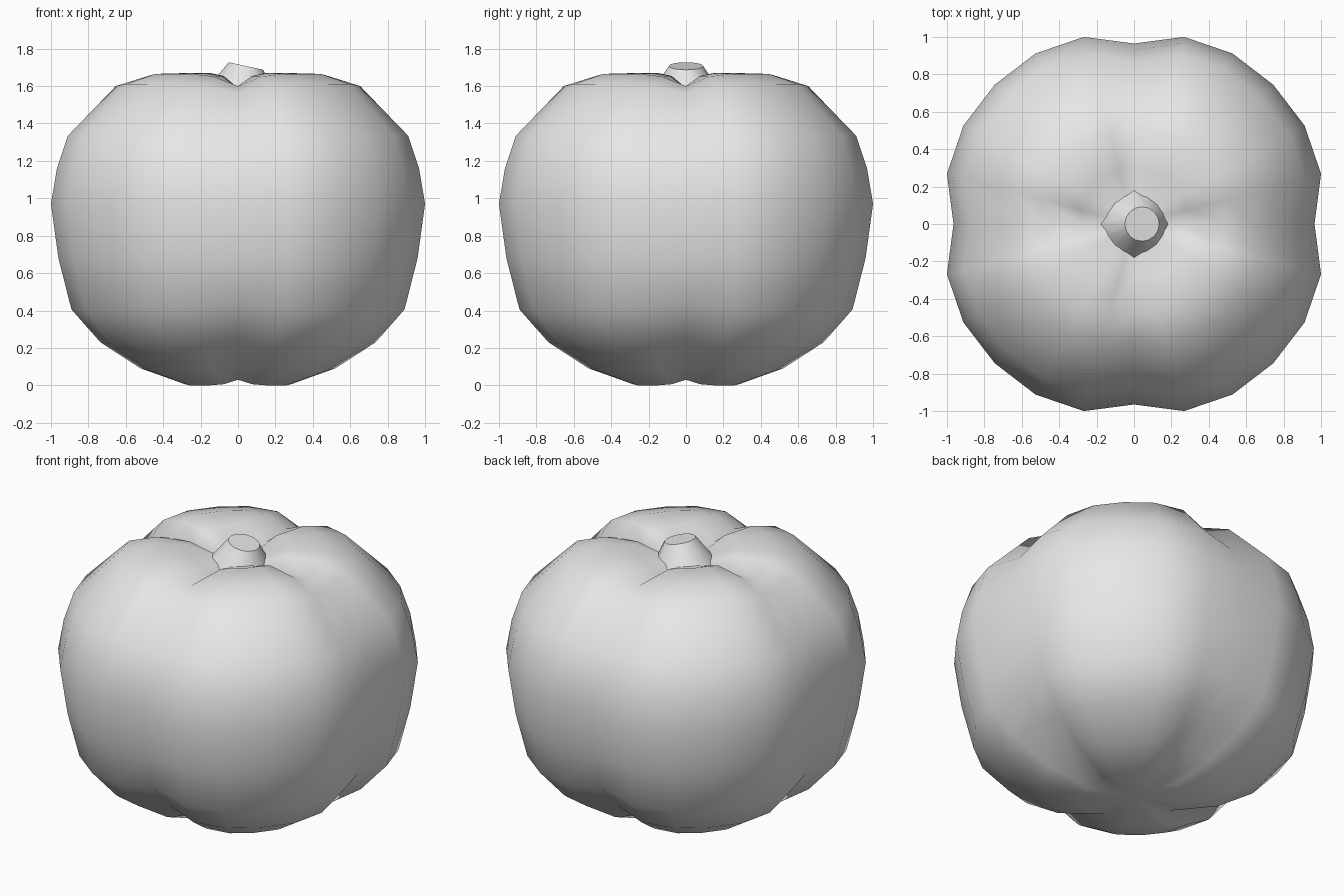
import bpy, bmesh, math

cube = bpy.data.objects.get("Cube")
if cube:
    bpy.data.objects.remove(cube, do_unlink=True)

grey = bpy.data.materials.new("light_grey")
grey.use_nodes = True
grey.diffuse_color = (0.8, 0.8, 0.8, 1)
grey.node_tree.nodes["Principled BSDF"].inputs["Base Color"].default_value = (0.8, 0.8, 0.8, 1)

SEGMENTS = 24
# Lobe profile, bottom to top: radius, height, crease inset, crease lift
PROFILE = [
    (0.30, 0.00, 0.03, 0.03), (0.55, 0.08, 0.06, 0.05),
    (0.78, 0.22, 0.09, 0.05), (0.94, 0.40, 0.09, 0.03),
    (1.01, 0.68, 0.08, 0.00), (1.053, 0.97, 0.088, 0.00),
    (1.02, 1.16, 0.09, 0.00), (0.96, 1.34, 0.09, -0.03),
    (0.69, 1.61, 0.07, -0.05), (0.51, 1.665, 0.03, -0.065),
    (0.30, 1.67, 0.02, -0.08),
]


def crease(step):
    """Strength of the four vertical creases at a step around the body."""
    distance = min(step % 6, 6 - step % 6)
    return (1, 0.2, 0, 0)[distance]


def make_object(name, bm):
    bmesh.ops.recalc_face_normals(bm, faces=bm.faces)
    mesh = bpy.data.meshes.new(name)
    bm.to_mesh(mesh)
    bm.free()
    mesh.materials.append(grey)
    obj = bpy.data.objects.new(name, mesh)
    bpy.context.collection.objects.link(obj)
    return obj


# Lobed body: rings of the profile closed by a dimple at each end
bm = bmesh.new()
rings = []
for radius, height, inset, lift in PROFILE:
    ring = []
    for i in range(SEGMENTS):
        angle = math.tau * i / SEGMENTS
        r = radius - inset * crease(i)
        ring.append(bm.verts.new((r * math.cos(angle), r * math.sin(angle),
                                  height + lift * crease(i))))
    rings.append(ring)
bottom = bm.verts.new((0, 0, 0.03))
top = bm.verts.new((0, 0, 1.55))
for i in range(SEGMENTS):
    j = (i + 1) % SEGMENTS
    for low, high in zip(rings, rings[1:]):
        bm.faces.new((low[i], low[j], high[j], high[i]))
    bm.faces.new((bottom, rings[0][j], rings[0][i]))
    bm.faces.new((top, rings[-1][i], rings[-1][j]))
for face in bm.faces:
    face.smooth = True
make_object("lobed_body", bm)

# Tapered stem with a slanted, offset cut
bm = bmesh.new()
bmesh.ops.create_cone(bm, cap_ends=True, segments=16, radius1=0.185,
                      radius2=0.092, depth=0.14)
for v in bm.verts:
    if v.co.z > 0:
        v.co.z -= 0.22 * v.co.x
        v.co.x += 0.043
    v.co.z += 1.637
stem = make_object("stem", bm)
bpy.ops.object.select_all(action='DESELECT')
stem.select_set(True)
bpy.context.view_layer.objects.active = stem
bpy.ops.object.shade_smooth_by_angle(angle=math.radians(40))
